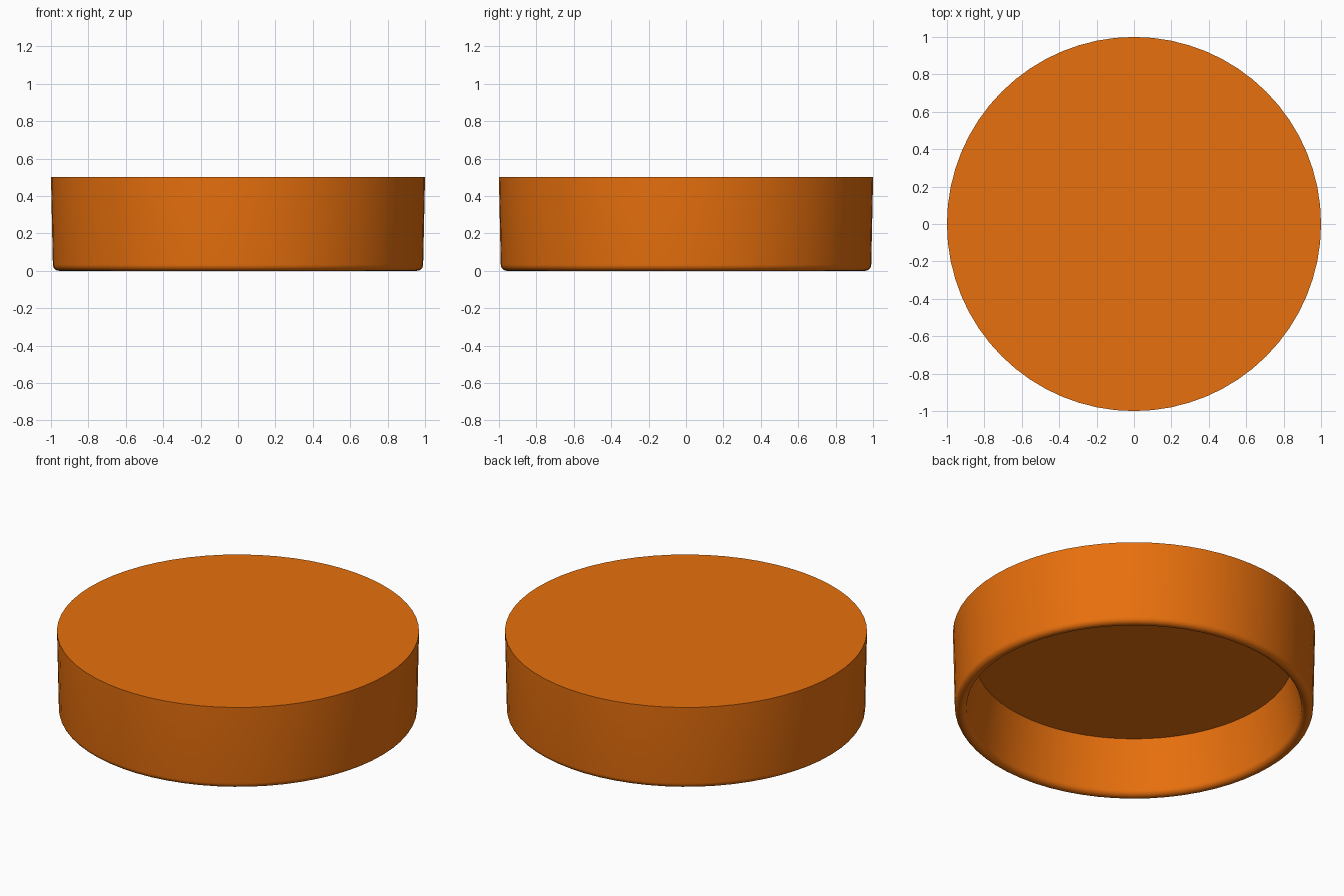
import bpy, bmesh, math

if "Cube" in bpy.data.objects:
    bpy.data.objects.remove(bpy.data.objects["Cube"])

SEGMENTS = 64
RIM_R, RIM_MID = 0.033, 0.957   # rounded lower rim: tube radius and ring radius
TOP_Z, CEILING_Z, CEILING_R = 0.5, 0.33, 0.878

# Half cross-section: top centre, outer wall, rounded rim, inner wall, ceiling centre
profile = [(0, TOP_Z), (1.0, TOP_Z)]
for i in range(13):
    a = -math.pi * i / 12
    profile.append((RIM_MID + RIM_R * math.cos(a), RIM_R + RIM_R * math.sin(a)))
profile += [(CEILING_R, CEILING_Z), (0, CEILING_Z)]

# Revolve the section into the lid
bm = bmesh.new()
verts = [bm.verts.new((r, 0, z)) for r, z in profile]
edges = [bm.edges.new(pair) for pair in zip(verts, verts[1:])]
bmesh.ops.spin(bm, geom=verts + edges, cent=(0, 0, 0), axis=(0, 0, 1),
               angle=2 * math.pi, steps=SEGMENTS, use_duplicate=False)
bmesh.ops.remove_doubles(bm, verts=bm.verts, dist=1e-5)
bmesh.ops.recalc_face_normals(bm, faces=bm.faces)
mesh = bpy.data.meshes.new("round_lid")
bm.to_mesh(mesh)
bm.free()

lid = bpy.data.objects.new("round_lid", mesh)
bpy.context.collection.objects.link(lid)
bpy.context.view_layer.objects.active = lid
lid.select_set(True)
bpy.ops.object.shade_smooth_by_angle(angle=math.radians(30))

# Orange plastic
mat = bpy.data.materials.new("orange_plastic")
mat.diffuse_color = (0.8, 0.16, 0.004, 1)
mat.use_nodes = True
mat.node_tree.nodes["Principled BSDF"].inputs["Base Color"].default_value = mat.diffuse_color
mesh.materials.append(mat)
